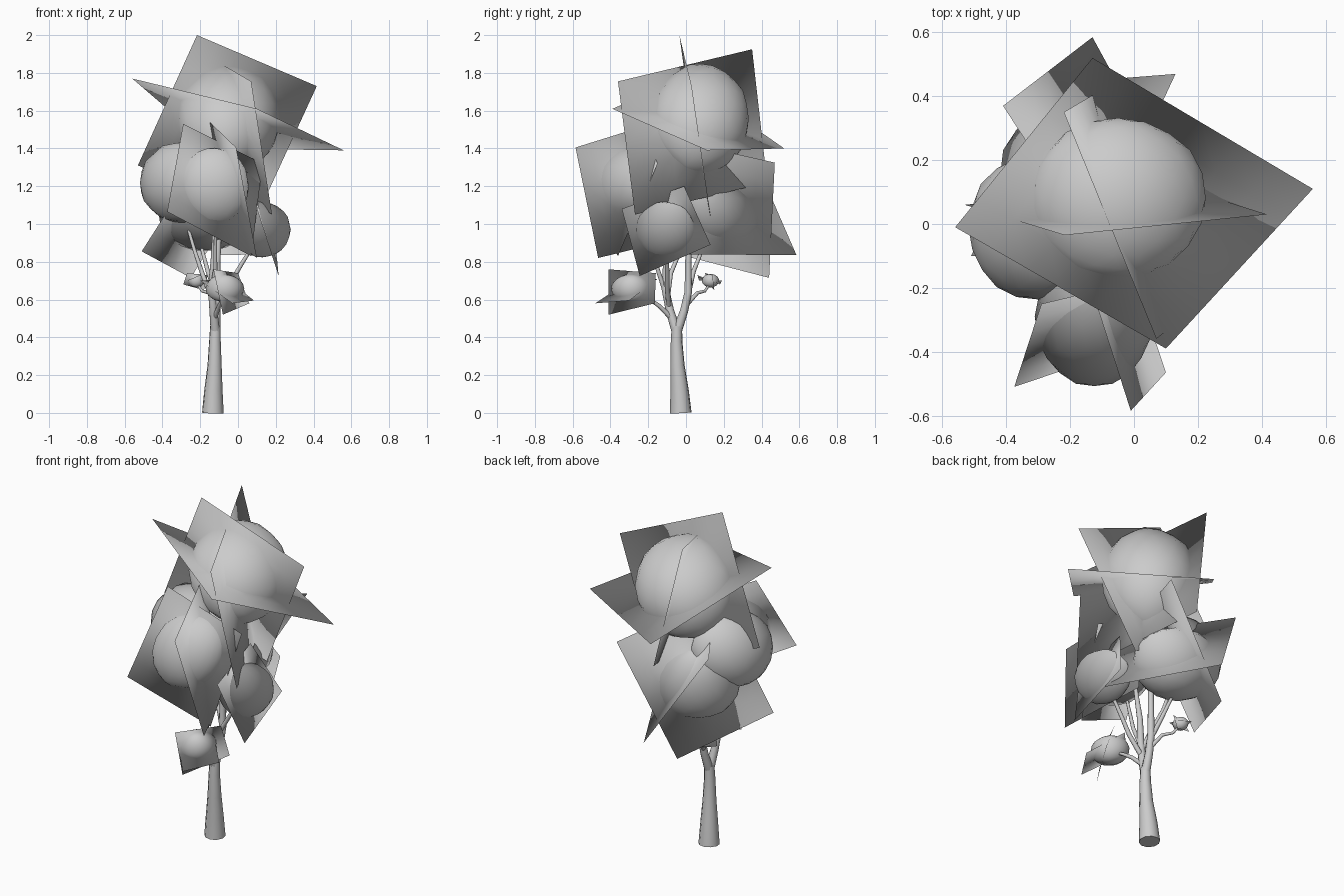
import bpy, bmesh, random
from math import radians
from mathutils import Vector

if "Cube" in bpy.data.objects:
    bpy.data.objects.remove(bpy.data.objects["Cube"])

random.seed(4)
CROWN = Vector((-.1, 0, 1.2))
TOP, FRONT, LEFT = (-.05, .08, 1.56), (-.125, -.29, 1.2), (-.3, -.01, 1.22)
BACK, RIGHT = (-.17, .16, 1.04), (.13, -.11, .97)
TUFT, TUFT2 = (-.07, -.285, .66), (-.22, .13, .7)


def finish(name, bm, centre, share):
    """Make the object with puffy normals that point away from the foliage mass."""
    me = bpy.data.meshes.new(name)
    bm.to_mesh(me)
    bm.free()
    for p in me.polygons:
        p.use_smooth = True
    c = Vector(centre)
    base = CROWN if c.z > .8 else c
    normals = [((v.co - c).normalized() * (1 - share) + (v.co - base).normalized() * share).normalized()
               for v in me.vertices]
    me.normals_split_custom_set_from_vertices(normals)
    ob = bpy.data.objects.new(name, me)
    bpy.context.collection.objects.link(ob)


def blob(name, centre, radii, share=.5):
    """Slightly irregular low-poly foliage ellipsoid."""
    bm = bmesh.new()
    bmesh.ops.create_icosphere(bm, subdivisions=3, radius=1)
    c, r = Vector(centre), Vector(radii)
    for v in bm.verts:
        v.co = c + v.co * r * random.uniform(1.0, 1.035)
    finish(name, bm, centre, share)


def card(name, centre, *corners, n=6):
    """Gently twisted foliage card, a small grid between four corners."""
    a, b, c, d = (Vector(p) for p in corners)
    bm = bmesh.new()
    rows = [[bm.verts.new(a.lerp(b, i / n).lerp(d.lerp(c, i / n), j / n))
             for i in range(n + 1)] for j in range(n + 1)]
    for j in range(n):
        for i in range(n):
            bm.faces.new((rows[j][i], rows[j][i + 1], rows[j + 1][i + 1], rows[j + 1][i]))
    finish(name, bm, centre, .35)


def branch(name, pts):
    """Tapered tube; points are (x, y, z, radius)."""
    cu = bpy.data.curves.new(name, 'CURVE')
    cu.dimensions = '3D'
    cu.bevel_depth = 1
    cu.bevel_resolution = 3
    cu.use_fill_caps = True
    sp = cu.splines.new('POLY')
    sp.points.add(len(pts) - 1)
    for p, (x, y, z, r) in zip(sp.points, pts):
        p.co = (x, y, z, 1)
        p.radius = r
    ob = bpy.data.objects.new(name, cu)
    bpy.context.collection.objects.link(ob)
    bpy.ops.object.select_all(action='DESELECT')
    ob.select_set(True)
    bpy.context.view_layer.objects.active = ob
    bpy.ops.object.convert(target='MESH')
    # weld the cap to the tube so that only its rim stays sharp
    me = bpy.context.object.data
    bm = bmesh.new()
    bm.from_mesh(me)
    bmesh.ops.remove_doubles(bm, verts=bm.verts, dist=1e-5)
    bm.to_mesh(me)
    bm.free()
    bpy.ops.object.shade_smooth_by_angle(angle=radians(60))


# Trunk and main limbs
branch("trunk", [(-.133, -.028, 0, .058), (-.13, -.034, .12, .049), (-.124, -.045, .25, .038),
                 (-.122, -.05, .38, .031), (-.12, -.048, .46, .028)])
branch("front_limb", [(-.12, -.05, .43, .026), (-.13, -.085, .54, .022), (-.14, -.11, .66, .02),
                      (-.13, -.105, .8, .016), (-.12, -.14, 1.05, .01)])
branch("back_limb", [(-.12, -.048, .43, .026), (-.115, -.01, .54, .022), (-.11, .012, .64, .02),
                     (-.11, .012, .8, .017), (-.08, .04, 1.35, .01)])

# Thin side branches
branch("front_twig", [(-.125, -.075, .5, .014), (-.1, -.14, .565, .011), (-.08, -.19, .6, .009), (-.07, -.28, .65, .006)])
branch("back_twig", [(-.115, 0, .57, .013), (-.15, .06, .635, .01), (-.19, .1, .645, .008), (-.22, .13, .69, .006)])
branch("right_branch", [(-.13, -.09, .56, .014), (-.05, -.1, .67, .013), (.02, -.1, .79, .011), (.12, -.1, .95, .007)])
branch("left_branch", [(-.135, -.1, .6, .014), (-.19, -.08, .74, .012), (-.23, -.03, .86, .01), (-.3, 0, 1.1, .007)])
branch("rear_branch", [(-.11, .01, .62, .014), (-.16, .04, .75, .012), (-.2, .1, .9, .008)])
branch("forward_branch", [(-.14, -.11, .64, .013), (-.12, -.15, .76, .011), (-.12, -.2, .95, .008)])

# Foliage masses
blob("crown_top", TOP, (.27, .25, .285), .3)
blob("crown_front", FRONT, (.18, .215, .2))
blob("crown_left", LEFT, (.215, .225, .21))
blob("crown_back", BACK, (.245, .225, .18))
blob("crown_right", RIGHT, (.145, .155, .145), .7)
blob("tuft_front", TUFT, (.1, .11, .072))
blob("tuft_back", TUFT2, (.04, .045, .035))

# Crown top cards: flat, facing front, facing side
card("top_card_flat", TOP, (-.13, .52, 1.4), (-.56, -.01, 1.77), (.1, -.39, 1.61), (.56, .11, 1.39))
card("top_card_front", TOP, (-.217, -.035, 2.0), (-.53, .06, 1.31), (.1, .13, 1.04), (.417, .03, 1.73))
card("top_card_side", TOP, (-.22, .35, 1.925), (.07, -.36, 1.755), (.18, -.27, 1.05), (-.085, .43, 1.22))

# Crown front cards
card("front_card_side", FRONT, (-.01, -.585, 1.405), (.1, -.465, .82), (-.05, -.02, .93), (-.16, -.12, 1.55))
card("front_card_face", FRONT, (-.29, -.25, 1.53), (-.375, -.51, 1.065), (.07, -.36, .83), (.13, -.15, 1.32))

# Crown back cards
card("back_card_left", BACK, (-.25, .44, .715), (.13, .47, 1.325), (-.13, -.09, 1.45), (-.51, -.1, .855))
card("back_card_under", BACK, (-.13, .585, .835), (.2, -.02, .84), (-.06, -.17, 1.33), (-.41, .37, 1.33))

# Crown right card
card("right_card_side", RIGHT, (.215, -.245, .725), (.2, .13, .89), (.09, -.01, 1.2), (.1, -.34, 1.08))

# Small tuft cards
card("tuft_card_side", TUFT, (-.13, -.41, .76), (-.08, -.41, .52), (.06, -.165, .58), (0, -.16, .74))
card("tuft_card_flat", TUFT, (-.03, -.48, .58), (.085, -.3, .595), (-.06, -.15, .71), (-.2, -.3, .7))
card("back_tuft_flat", TUFT2, (-.27, .07, .7), (-.2, .06, .73), (-.17, .18, .68), (-.25, .19, .7))
card("back_tuft_side", TUFT2, (-.27, .1, .74), (-.29, .12, .68), (-.18, .15, .65), (-.16, .14, .73))
